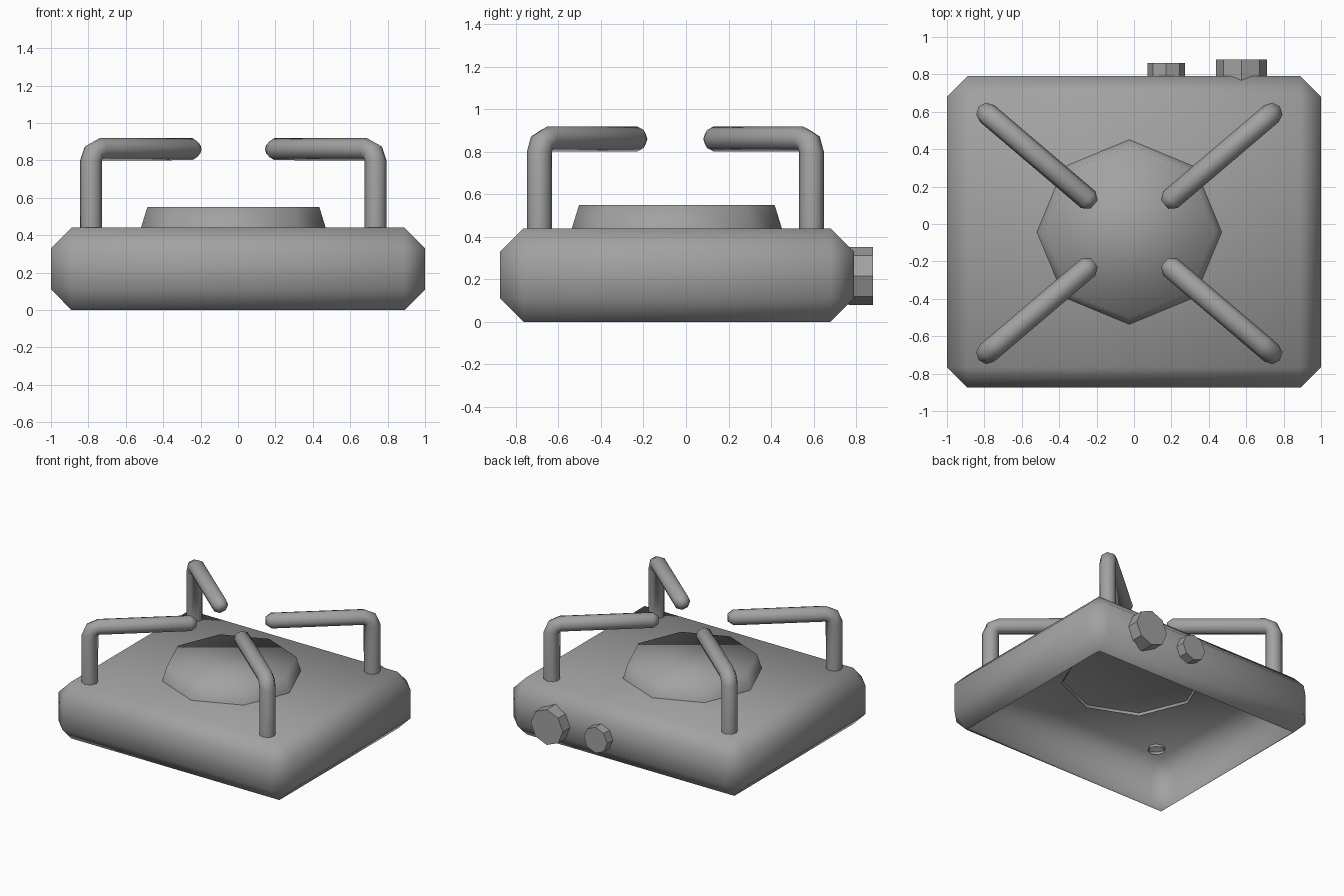
import bpy, bmesh, math
from mathutils import Matrix, Vector

old = bpy.data.objects.get("Cube")
if old:
    bpy.data.objects.remove(old, do_unlink=True)

# Single grey metal
GREY = (0.36, 0.36, 0.36, 1.0)
metal = bpy.data.materials.new("grey_metal")
metal.use_nodes = True
metal.diffuse_color = GREY
metal.node_tree.nodes["Principled BSDF"].inputs["Base Color"].default_value = GREY


def finish(bm, name, smooth):
    """Turn a bmesh into a named object with the metal material."""
    bmesh.ops.recalc_face_normals(bm, faces=bm.faces[:])
    for f in bm.faces:
        f.smooth = smooth
    mesh = bpy.data.meshes.new(name)
    bm.to_mesh(mesh)
    bm.free()
    mesh.materials.append(metal)
    obj = bpy.data.objects.new(name, mesh)
    bpy.context.collection.objects.link(obj)
    return obj


def remove_bottom(bm, z):
    """Open a shell by deleting the flat face at height z."""
    faces = [f for f in bm.faces if all(abs(v.co.z - z) < 1e-4 for v in f.verts)]
    bmesh.ops.delete(bm, geom=faces, context='FACES')


# Stove body: chamfered box shell, open underneath
bm = bmesh.new()
bmesh.ops.create_cube(bm, size=1)
bmesh.ops.scale(bm, vec=(2, 1.665, 0.44), verts=bm.verts[:])
bmesh.ops.translate(bm, vec=(0, -0.0425, 0.22), verts=bm.verts[:])
bmesh.ops.bevel(bm, geom=bm.edges[:], offset=0.11, offset_type='OFFSET',
                segments=1, affect='EDGES', profile=0.5)
remove_bottom(bm, 0)
finish(bm, "stove_body", True)

# Burner: eight-sided tapered cap, open underneath
bm = bmesh.new()
bmesh.ops.create_cone(bm, cap_ends=True, segments=8, radius1=0.5, radius2=0.46,
                      depth=0.13, matrix=Matrix.Translation((-0.025, -0.043, 0.485)))
remove_bottom(bm, 0.42)
finish(bm, "burner", True)


# Knobs on the back: flat-sided octagonal cylinders
def knob(name, x, radius, y_end):
    y_start = 0.765
    bm = bmesh.new()
    place = Matrix.Translation((x, (y_start + y_end) / 2, 0.215))
    bmesh.ops.create_cone(bm, cap_ends=True, segments=8, radius1=radius, radius2=radius,
                          depth=y_end - y_start,
                          matrix=place @ Matrix.Rotation(math.pi / 2, 4, 'X'))
    finish(bm, name, False)


knob("large_knob", 0.575, 0.137, 0.88)
knob("small_knob", 0.172, 0.1, 0.86)


# Pot supports: bent rods swept along (inward distance, height, thickness) points
TUBE, SIDES = 0.059, 8
PATH = [(0, 0.42, 1), (0, 0.80, 1), (0.018, 0.842, 1), (0.06, 0.86, 1),
        (0.71, 0.86, 1), (0.75, 0.86, 0.5)]
TILT = [0, 0, 45, 90, 90, 90]


def pot_support(name, sx, sy):
    base = Vector((-0.025 + sx * 0.76, -0.05 + sy * 0.64, 0))
    inward = Vector((-sx * 0.57, -sy * 0.485, 0)).normalized()
    up = Vector((0, 0, 1))
    side = up.cross(inward)
    bm = bmesh.new()
    rings = []
    for (d, z, r), tilt in zip(PATH, TILT):
        a = math.radians(tilt)
        out = inward * math.cos(a) - up * math.sin(a)
        centre = base + inward * d + up * z
        ring = []
        for i in range(SIDES):
            t = math.tau * i / SIDES
            ring.append(bm.verts.new(
                centre + (out * math.cos(t) + side * math.sin(t)) * TUBE * r))
        rings.append(ring)
    for lower, upper in zip(rings, rings[1:]):
        for i in range(SIDES):
            j = (i + 1) % SIDES
            bm.faces.new((lower[i], lower[j], upper[j], upper[i]))
    bm.faces.new(rings[-1])
    bmesh.ops.remove_doubles(bm, verts=bm.verts[:], dist=0.002)
    finish(bm, name, True)


for sy, row in ((-1, "front"), (1, "back")):
    for sx, col in ((-1, "right"), (1, "left")):
        pot_support(f"pot_support_{row}_{col}", sx, sy)
